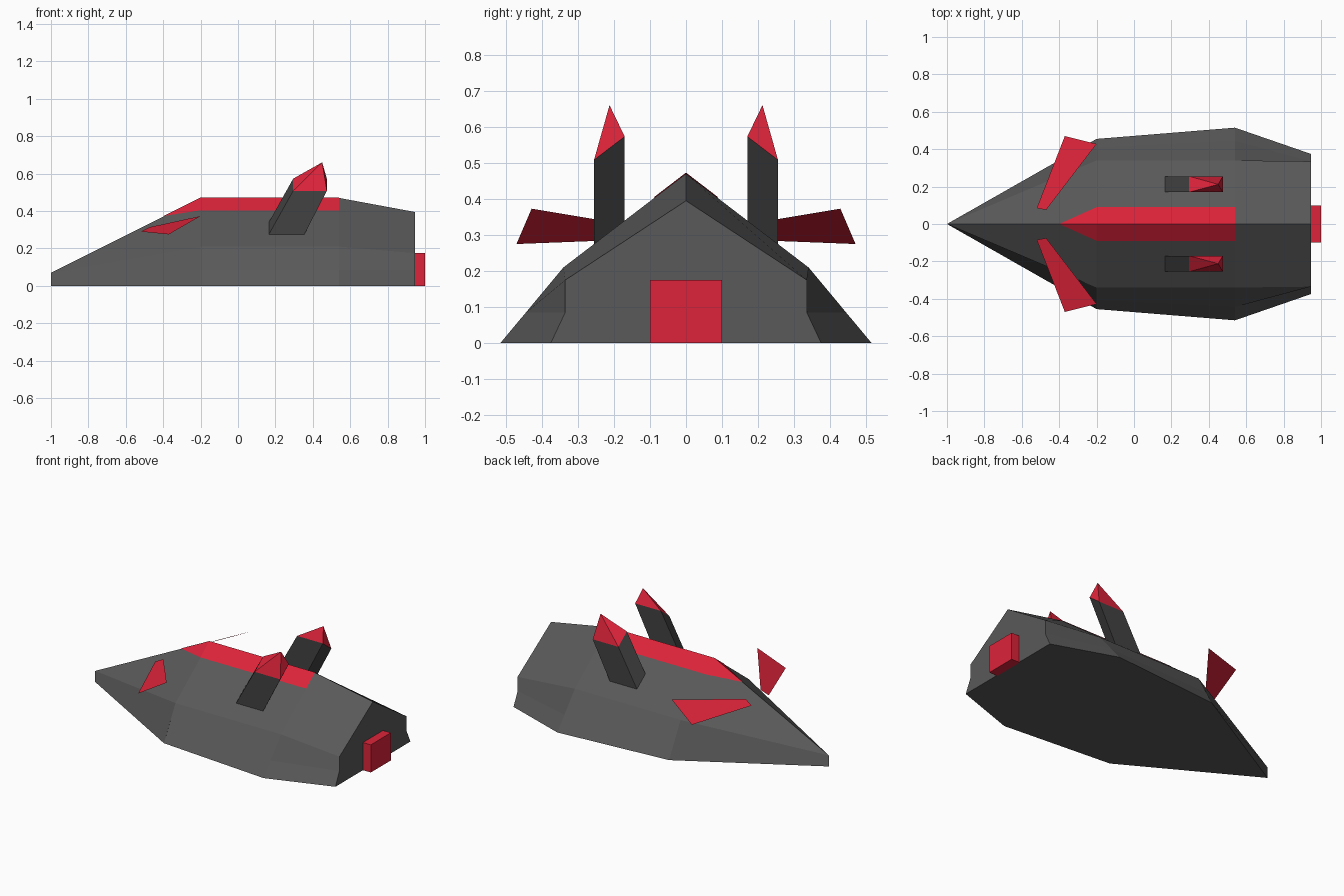
import bpy

if "Cube" in bpy.data.objects:
    bpy.data.objects.remove(bpy.data.objects["Cube"])


def material(name, rgb):
    m = bpy.data.materials.new(name)
    m.diffuse_color = (*rgb, 1)
    m.use_nodes = True
    m.node_tree.nodes["Principled BSDF"].inputs["Base Color"].default_value = m.diffuse_color
    return m


RED = material("red", (0.72, 0.017, 0.042))
GREY = material("dark_grey", (0.1, 0.1, 0.1))
DARK = material("darker_grey", (0.055, 0.055, 0.055))


def make(name, verts, faces, mat):
    me = bpy.data.meshes.new(name)
    me.from_pydata(verts, [], faces)
    me.validate()
    me.materials.append(mat)
    ob = bpy.data.objects.new(name, me)
    bpy.context.collection.objects.link(ob)
    return ob


def ring_sides(n, a=0, b=None):
    b = a + n if b is None else b
    return [(a + i, a + (i + 1) % n, b + (i + 1) % n, b + i) for i in range(n)]


# Hull: cross-sections (base, knee, shoulder, ridge) lofted from nose to stern
sections = [
    (-0.20, [(0.455, 0), (0.408, 0.085), (0.34, 0.21), (0, 0.47)]),
    (0.54, [(0.515, 0), (0.444, 0.085), (0.34, 0.21), (0, 0.47)]),
    (0.945, [(0.375, 0), (0.335, 0.085), (0.335, 0.175), (0, 0.395)]),
]
verts, faces = [], []
for x, half in sections:
    loop = [(y, z) for y, z in half] + [(-y, z) for y, z in half[-2::-1]]
    verts += [(x, y, z) for y, z in loop]
for s in (0, 7):
    faces += [(b, a, d, c) for a, b, c, d in ring_sides(7, s)]
faces.append(tuple(range(14, 21)))
# Nose: a short upright edge that the first section tapers to
verts += [(-1, 0, 0), (-1, 0, 0.07)]
faces += [(0, 2, 22, 21), (2, 3, 22), (3, 4, 22), (4, 6, 21, 22), (6, 0, 21)]
faces += [(0, 1, 2), (4, 5, 6)]
make("hull", verts, faces, GREY)

# Stripe along the ridge, just proud of the hull
e = 0.003
make("ridge_stripe",
     [(-0.40, 0, 0.37 + e), (-0.20, 0, 0.47 + e), (0.54, 0, 0.47 + e),
      (-0.20, 0.09, 0.401 + e), (0.54, 0.09, 0.401 + e),
      (-0.20, -0.09, 0.401 + e), (0.54, -0.09, 0.401 + e)],
     [(0, 1, 3), (1, 2, 4, 3), (0, 5, 1), (1, 5, 6, 2)], RED)

# Engine block at the stern
block = [(x, y, z) for z in (0, 0.175)
         for x, y in ((0.94, -0.1), (1, -0.1), (1, 0.1), (0.94, 0.1))]
make("engine_block", block, [(3, 2, 1, 0), (4, 5, 6, 7)] + ring_sides(4), RED)

# Mirrored pairs
for side, s in (("left", 1), ("right", -1)):
    def flip(fs):
        return fs if s > 0 else [f[::-1] for f in fs]

    # Raked pylon following the roof slope at its foot and top
    foot = [(0.165, s * 0.17, 0.34), (0.355, s * 0.17, 0.34),
            (0.355, s * 0.255, 0.275), (0.165, s * 0.255, 0.275)]
    top = [(x + (0.13 if x < 0.2 else 0.12), y, z + 0.233) for x, y, z in foot]
    make(side + "_pylon", foot + top, flip([(3, 2, 1, 0)] + ring_sides(4)), DARK)

    # Pointed cap on the pylon
    make(side + "_pylon_tip", top + [(0.45, s * 0.212, 0.66)],
         flip([(i, (i + 1) % 4, 4) for i in range(4)]), RED)

    # Flat fin beside the nose
    make(side + "_fin",
         [(-0.52, s * 0.085, 0.29), (-0.37, s * 0.47, 0.275),
          (-0.20, s * 0.428, 0.373), (-0.47, s * 0.075, 0.314)],
         flip([(3, 2, 1, 0)]), RED)
